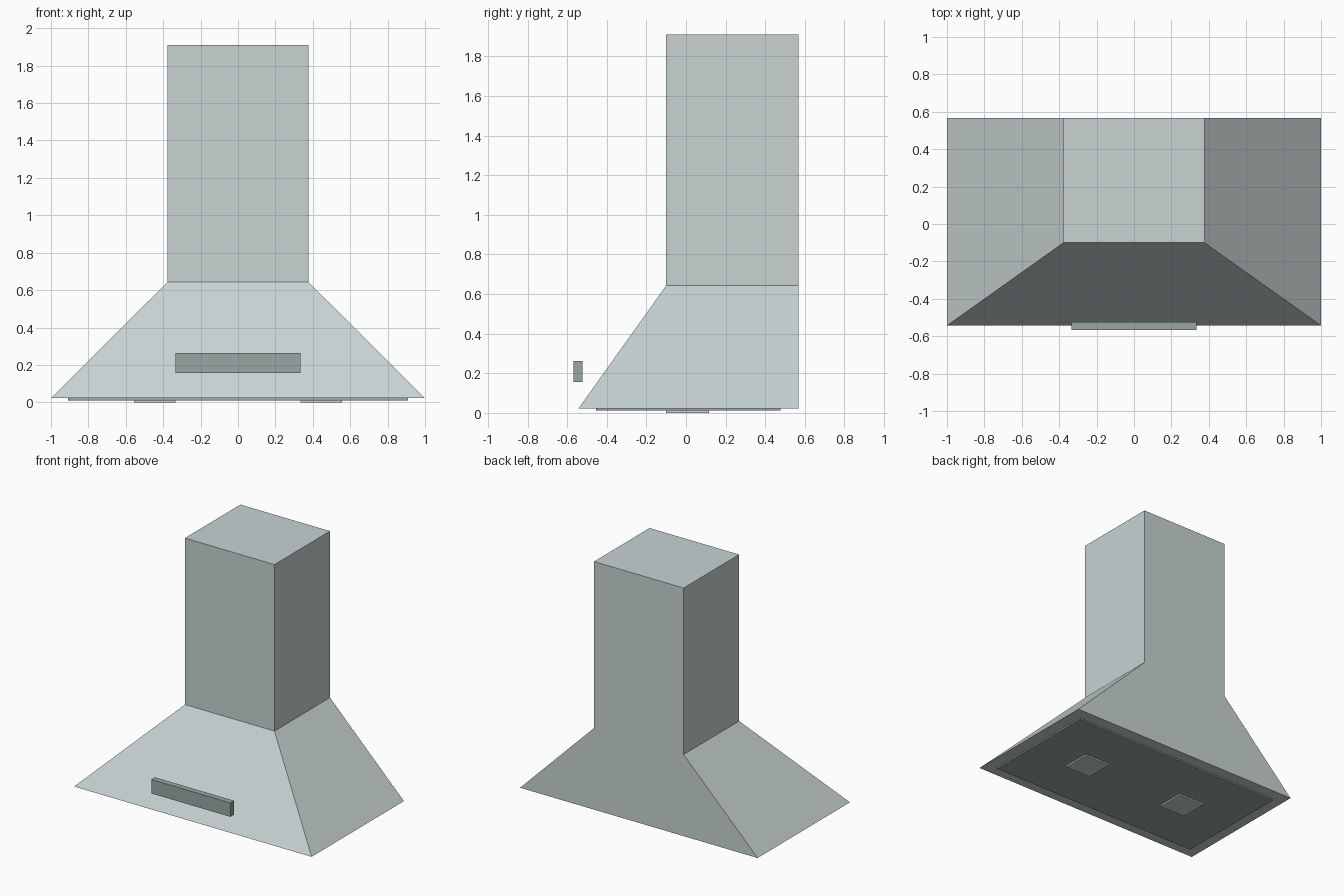
import bpy

if "Cube" in bpy.data.objects:
    bpy.data.objects.remove(bpy.data.objects["Cube"])


def material(name, rgb):
    mat = bpy.data.materials.new(name)
    mat.diffuse_color = (*rgb, 1)
    mat.use_nodes = True
    mat.node_tree.nodes["Principled BSDF"].inputs["Base Color"].default_value = mat.diffuse_color
    return mat


steel = material("brushed_steel", (0.58, 0.65, 0.65))
dark = material("dark_grey", (0.31, 0.39, 0.375))
glass = material("lamp_glass", (0.63, 0.67, 0.66))


def frustum(name, low, high, z0, z1, mat):
    """Solid between two rectangles given as (x0, x1, y0, y1)."""
    verts = []
    for (x0, x1, y0, y1), z in ((low, z0), (high, z1)):
        verts += [(x0, y0, z), (x1, y0, z), (x1, y1, z), (x0, y1, z)]
    faces = [(3, 2, 1, 0), (4, 5, 6, 7)]
    faces += [(i, (i + 1) % 4, (i + 1) % 4 + 4, i + 4) for i in range(4)]
    mesh = bpy.data.meshes.new(name)
    mesh.from_pydata(verts, [], faces)
    mesh.materials.append(mat)
    obj = bpy.data.objects.new(name, mesh)
    bpy.context.collection.objects.link(obj)
    return obj


def box(name, rect, z0, z1, mat):
    return frustum(name, rect, rect, z0, z1, mat)


# Flared hood and the straight duct cover, flush at the back wall
duct = (-0.377, 0.377, -0.10, 0.567)
frustum("hood", (-1, 1, -0.543, 0.567), duct, 0.022, 0.643, steel)
box("chimney", duct, 0.643, 1.91, steel)

# Control bar standing in front of the slope
box("control_bar", (-0.333, 0.333, -0.567, -0.523), 0.157, 0.263, dark)

# Filter panel and two square lamps underneath
box("filter_panel", (-0.91, 0.91, -0.455, 0.477), 0.011, 0.022, dark)
for side, x in (("left", -0.444), ("right", 0.444)):
    box(side + "_lamp", (x - 0.111, x + 0.111, -0.10, 0.117), 0.0, 0.011, glass)
